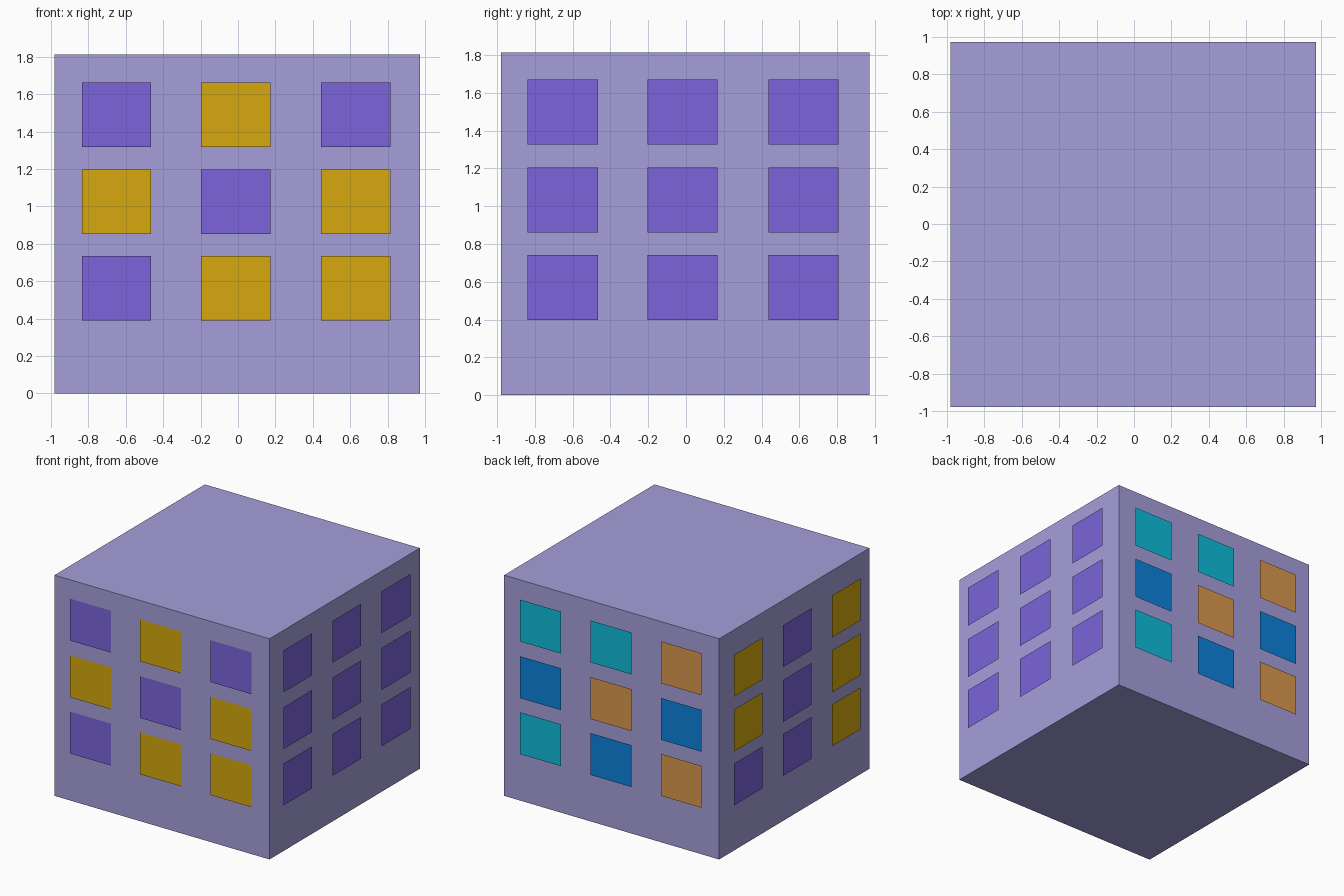
import bpy, bmesh

if "Cube" in bpy.data.objects:
    bpy.data.objects.remove(bpy.data.objects["Cube"])


def material(name, rgb):
    lin = [((c / 255 + 0.055) / 1.055) ** 2.4 if c > 10 else c / 255 / 12.92 for c in rgb]
    m = bpy.data.materials.new(name)
    m.diffuse_color = (*lin, 1.0)
    m.use_nodes = True
    m.node_tree.nodes["Principled BSDF"].inputs["Base Color"].default_value = m.diffuse_color
    return m


MATS = {
    "L": material("lavender", (166, 159, 219)),
    "P": material("purple", (123, 100, 218)),
    "Y": material("golden_yellow", (214, 169, 13)),
    "T": material("teal", (15, 188, 219)),
    "B": material("blue", (12, 130, 220)),
    "O": material("orange", (218, 152, 77)),
}


def finish(name, bm, keys):
    me = bpy.data.meshes.new(name)
    bm.to_mesh(me)
    bm.free()
    for k in keys:
        me.materials.append(MATS[k])
    ob = bpy.data.objects.new(name, me)
    bpy.context.collection.objects.link(ob)


# Plain box body
X0, X1, Y0, Y1, H = -0.982, 0.972, -0.979, 0.972, 1.813
bm = bmesh.new()
bmesh.ops.create_cube(bm, size=1)
for v in bm.verts:
    v.co = (X1 if v.co.x > 0 else X0, Y1 if v.co.y > 0 else Y0, H if v.co.z > 0 else 0)
finish("body", bm, "L")

W, HT = 0.371, 0.344  # tile width and height


def tiles(name, axis, pos, outward, columns, tops, pattern):
    """Flat tiles floating just off one wall; columns run along the other axis."""
    bm = bmesh.new()
    keys = sorted(set("".join(pattern)))
    for top, row in zip(tops, pattern):
        for c, key in zip(columns, row):
            ring = [(c, top - HT), (c + W, top - HT), (c + W, top), (c, top)]
            pts = [(u, pos, z) if axis == "y" else (pos, u, z) for u, z in ring]
            f = bm.faces.new([bm.verts.new(p) for p in pts])
            f.normal_update()
            n = f.normal.y if axis == "y" else f.normal.x
            if n * outward < 0:
                f.normal_flip()
            f.material_index = keys.index(key)
    finish(name, bm, keys)


XC = (-0.835, -0.197, 0.444)   # column starts along x
YC = (-0.838, -0.203, 0.437)   # column starts along y

# Tile grids on the four walls, rows from top to bottom
tiles("front_tiles", "y", -0.9885, -1, XC, (1.663, 1.197, 0.735), ("PYP", "YPY", "PYY"))
tiles("back_tiles", "y", 0.9885, 1, XC, (1.660, 1.195, 0.735), ("OTT", "BOB", "OBT"))
tiles("right_tiles", "x", 1.0, 1, YC, (1.670, 1.204, 0.741), ("PPP", "PPP", "PPP"))
tiles("left_tiles", "x", -1.0, -1, YC, (1.622, 1.172, 0.728), ("YPY", "YPY", "YPP"))
